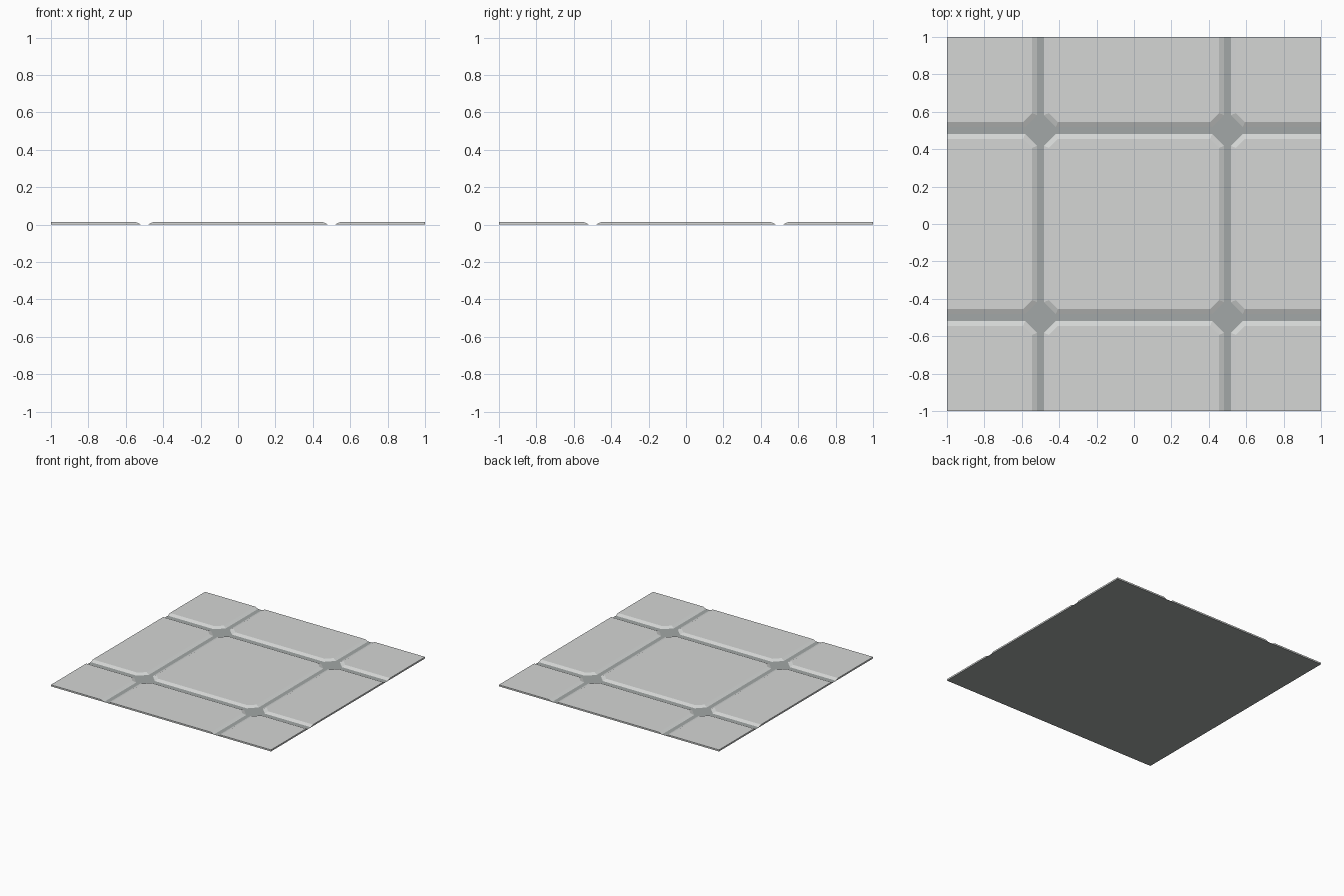
import bpy, bmesh

if "Cube" in bpy.data.objects:
    bpy.data.objects.remove(bpy.data.objects["Cube"])

HEIGHT = 0.013      # top of the raised tiles
FLOOR = 0.001       # groove floor
SEAM = 0.5          # groove centre lines


def material(name, rgb):
    m = bpy.data.materials.new(name)
    m.diffuse_color = (*rgb, 1)
    m.use_nodes = True
    m.node_tree.nodes["Principled BSDF"].inputs["Base Color"].default_value = m.diffuse_color
    return m


tile_grey = material("light grey tile", (0.66, 0.675, 0.667))
groove_grey = material("dark grey groove", (0.365, 0.39, 0.385))


def finish(bm, name, mat):
    bmesh.ops.recalc_face_normals(bm, faces=bm.faces)
    mesh = bpy.data.meshes.new(name)
    bm.to_mesh(mesh)
    bm.free()
    mesh.materials.append(mat)
    obj = bpy.data.objects.new(name, mesh)
    bpy.context.collection.objects.link(obj)
    return obj


def outline(x0, x1, y0, y1, inset, cut):
    """Tile outline: inset along grooves, cut corners where grooves cross."""
    pts = []
    corners = [(x0, y0, 1, 1), (x1, y0, -1, 1), (x1, y1, -1, -1), (x0, y1, 1, -1)]
    for i, (cx, cy, sx, sy) in enumerate(corners):
        dx = inset if abs(cx) == SEAM else 0
        dy = inset if abs(cy) == SEAM else 0
        if dx and dy:
            pair = [(cx + sx * dx, cy + sy * (cut - dx)),
                    (cx + sx * (cut - dy), cy + sy * dy)]
            pts += pair if i % 2 == 0 else pair[::-1]
        else:
            pts.append((cx + sx * dx, cy + sy * dy))
    return pts


# Thin base forming the groove floors and the underside
bm = bmesh.new()
bmesh.ops.create_cube(bm, size=1)
for v in bm.verts:
    v.co = (v.co.x * 2, v.co.y * 2, (v.co.z + 0.5) * FLOOR)
finish(bm, "groove_base", groove_grey)

# Raised tiles with sloped edges, three by three
lines = [-1, -SEAM, SEAM, 1]
for row in range(3):
    for col in range(3):
        box = (lines[col], lines[col + 1], lines[row], lines[row + 1])
        bm = bmesh.new()
        low = [bm.verts.new((x, y, FLOOR)) for x, y in outline(*box, 0.018, 0.10)]
        top = [bm.verts.new((x, y, HEIGHT)) for x, y in outline(*box, 0.045, 0.138)]
        n = len(low)
        bm.faces.new(top)
        bm.faces.new(low[::-1])
        for i in range(n):
            j = (i + 1) % n
            bm.faces.new((low[i], low[j], top[j], top[i]))
        finish(bm, f"tile_{row}_{col}", tile_grey)
